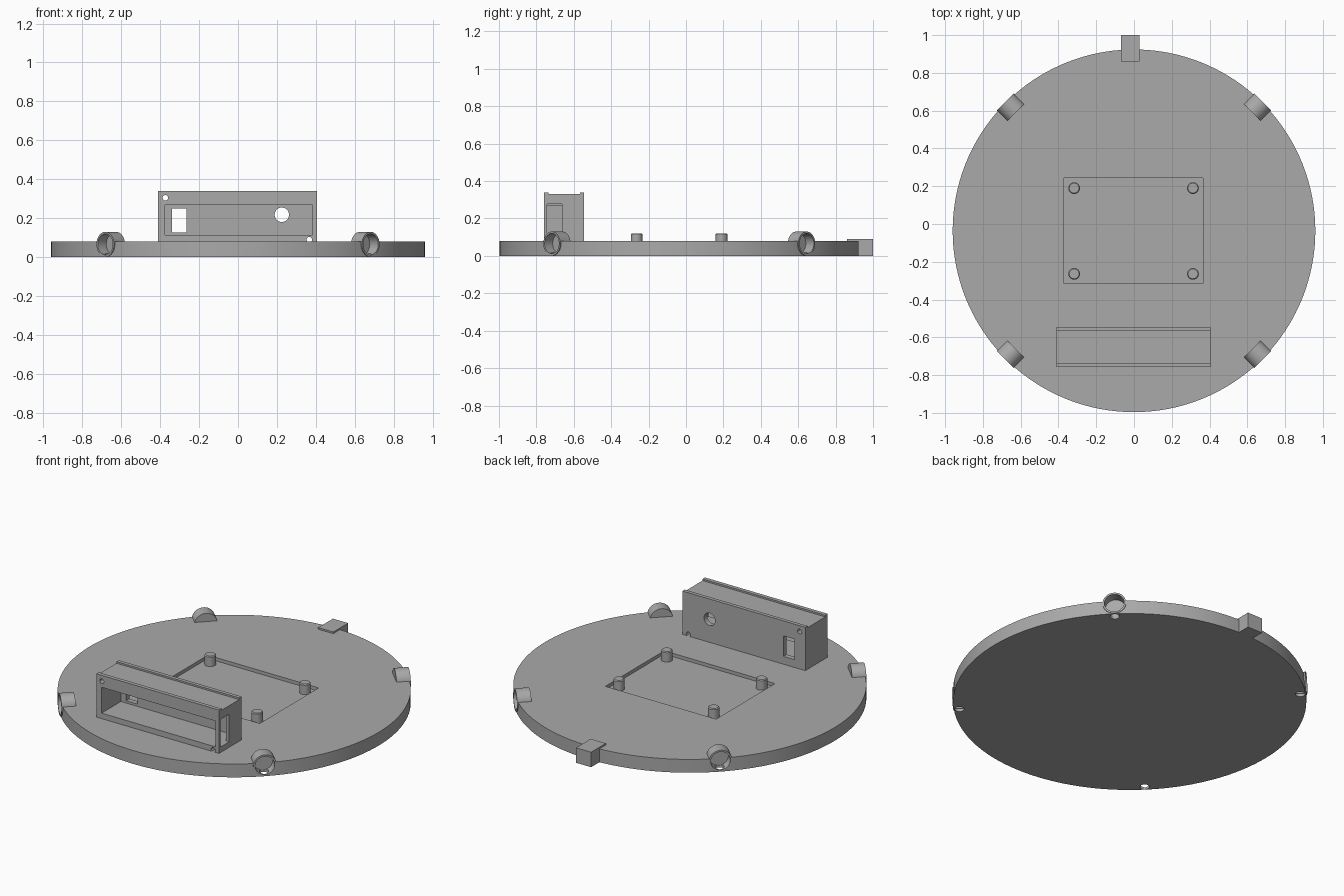
import bpy
from math import pi, cos, sin, radians
from mathutils import Vector

if "Cube" in bpy.data.objects:
    bpy.data.objects.remove(bpy.data.objects["Cube"], do_unlink=True)

grey = bpy.data.materials.new("plain grey")
grey.use_nodes = True
colour = (0.40, 0.40, 0.40, 1)
grey.diffuse_color = colour
grey.node_tree.nodes["Principled BSDF"].inputs["Base Color"].default_value = colour

CENTRE_Y = -0.036
RADIUS = 0.96
TOP = 0.08


def finish(name):
    ob = bpy.context.object
    ob.name = name
    ob.data.materials.append(grey)
    return ob


def box(name, x, y, z):
    """Box from its (low, high) extents on each axis."""
    bpy.ops.mesh.primitive_cube_add(size=1, location=[sum(e) / 2 for e in (x, y, z)])
    bpy.context.object.scale = [e[1] - e[0] for e in (x, y, z)]
    bpy.ops.object.transform_apply(location=True, rotation=True, scale=True)
    return finish(name)


def rod(name, start, end, radius, sides=48):
    """Cylinder between two points."""
    a, b = Vector(start), Vector(end)
    bpy.ops.mesh.primitive_cylinder_add(
        vertices=sides, radius=radius, depth=(b - a).length, location=(a + b) / 2,
        rotation=(b - a).to_track_quat('Z', 'Y').to_euler())
    bpy.ops.object.transform_apply(location=True, rotation=True, scale=True)
    return finish(name)


def combine(target, tool, operation='DIFFERENCE'):
    """Apply a boolean and discard its tool."""
    tool.hide_render = True
    mod = target.modifiers.new("cut", 'BOOLEAN')
    mod.operation, mod.object, mod.solver = operation, tool, 'EXACT'
    bpy.context.view_layer.objects.active = target
    bpy.ops.object.modifier_apply(modifier=mod.name)
    bpy.data.objects.remove(tool, do_unlink=True)


def smooth(ob):
    bpy.ops.object.select_all(action='DESELECT')
    ob.select_set(True)
    bpy.context.view_layer.objects.active = ob
    bpy.ops.object.shade_smooth_by_angle(angle=radians(30))


def on_rim(angle, distance, z):
    return (distance * cos(angle), CENTRE_Y + distance * sin(angle), z)


# Round base plate with the shallow board recess and rear tab
base = rod("base_plate", (0, CENTRE_Y, 0), (0, CENTRE_Y, TOP), RADIUS, 160)
combine(base, box("recess", (-0.37, 0.365), (-0.315, 0.243), (0.06, 0.2)))
combine(base, box("rear_tab", (-0.07, 0.03), (0.86, 1.0), (0, 0.09)), 'UNION')

# Four radial sensor sockets with blind bores and wire holes below
angles = [pi / 4 + i * pi / 2 for i in range(4)]
for a in angles:
    combine(base, rod("socket", on_rim(a, 0.885, 0.066), on_rim(a, 0.964, 0.066), 0.064), 'UNION')
for a in angles:
    combine(base, rod("bore", on_rim(a, 0.903, 0.066), on_rim(a, 1.1, 0.066), 0.054))
    combine(base, rod("wire_hole", on_rim(a, 0.93, -0.1), on_rim(a, 0.93, 0.05), 0.026, 32))
smooth(base)

# Board standoffs with chamfered tops
for side, x in (("left", 0.312), ("right", -0.317)):
    for end, y in (("front", -0.264), ("rear", 0.19)):
        post = rod(f"{end}_{side}_standoff", (x, y, 0.05), (x, y, 0.121), 0.031, 32)
        bevel = post.modifiers.new("chamfer", 'BEVEL')
        bevel.width, bevel.segments = 0.005, 1
        smooth(post)

# Front housing: hollow box with a shallow channel along its top
housing = box("front_housing", (-0.41, 0.405), (-0.758, -0.545), (0.07, 0.34))
combine(housing, box("top_channel", (-1, 1), (-0.735, -0.567), (0.33, 0.5)))
combine(housing, box("cavity", (-0.375, 0.383), (-0.9, -0.575), (0.113, 0.268)))

# Rear wall openings, side window and corner fixing holes
combine(housing, box("rear_window", (-0.34, -0.265), (-0.65, -0.4), (0.127, 0.25)))
combine(housing, rod("rear_port", (0.225, -0.65, 0.218), (0.225, -0.4, 0.218), 0.037))
combine(housing, box("side_window", (0.35, 0.6), (-0.742, -0.662), (0.113, 0.278)))
for x, z in ((-0.373, 0.305), (0.366, 0.09)):
    combine(housing, rod("fixing_hole", (x, -0.9, z), (x, -0.4, z), 0.014, 24))
smooth(housing)
